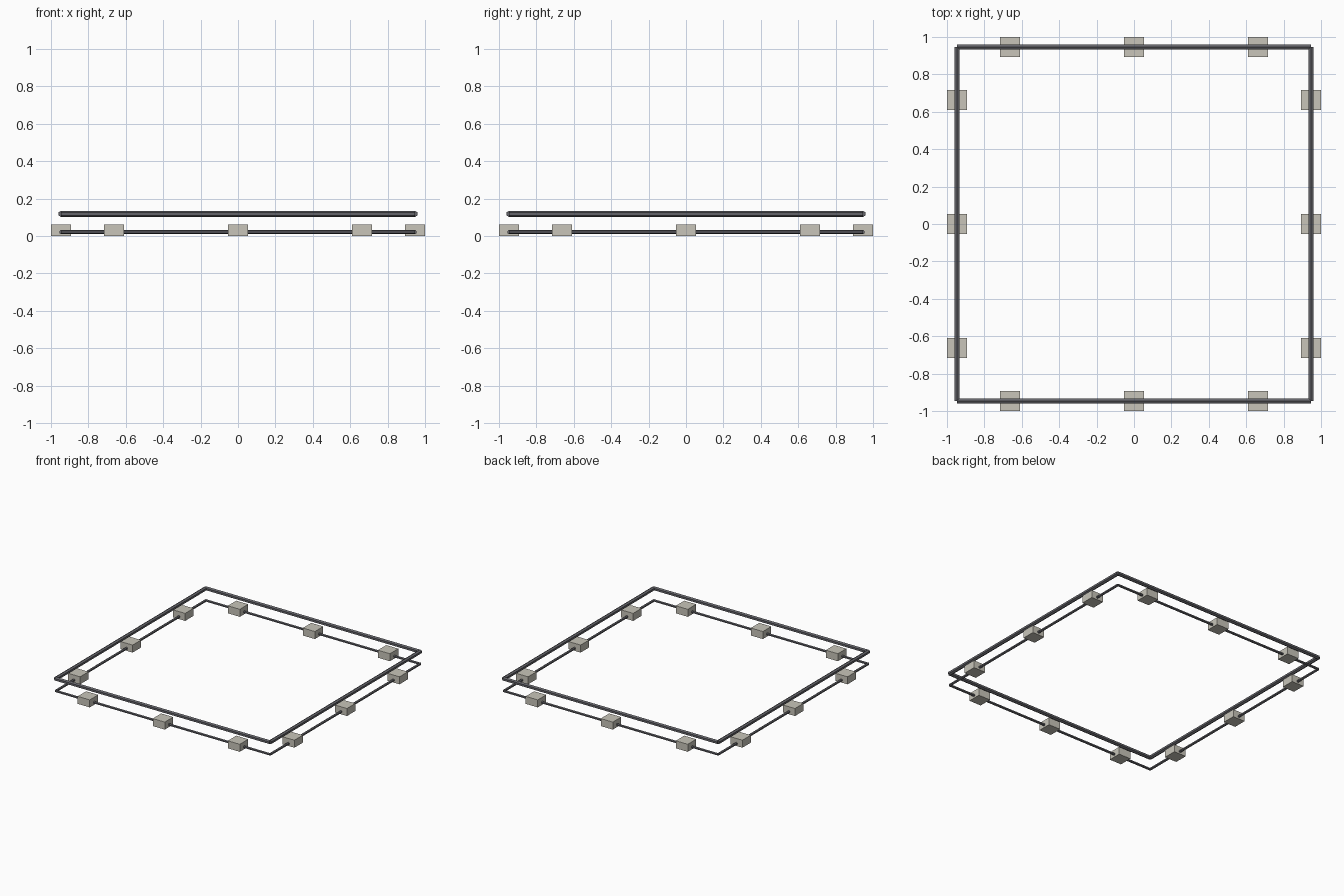
import bpy
import math

if "Cube" in bpy.data.objects:
    bpy.data.objects.remove(bpy.data.objects["Cube"])

S = 0.947        # half span between rail centre lines
BLOCK = 0.106    # foot block width


def material(name, color):
    m = bpy.data.materials.new(name)
    m.diffuse_color = (*color, 1)
    m.use_nodes = True
    m.node_tree.nodes["Principled BSDF"].inputs["Base Color"].default_value = m.diffuse_color
    return m


steel = material("dark steel", (0.13, 0.13, 0.145))
stone = material("pale stone", (0.58, 0.56, 0.49))


def rail(name, axis, side, z, radius):
    """Six-sided bar running along x or y on one side of the square."""
    if axis == "x":
        loc, rot = (0, side * S, z), (0, math.pi / 2, 0)
    else:
        loc, rot = (side * S, 0, z), (math.pi / 2, 0, 0)
    bpy.ops.mesh.primitive_cylinder_add(vertices=6, radius=radius, depth=2 * S,
                                        location=loc, rotation=rot)
    o = bpy.context.object
    # x bars have a ridge up, y bars have ridges sideways
    if axis == "x":
        ridge_up = max(abs(v.co.x) for v in o.data.vertices) > radius * 0.95
    else:
        ridge_up = max(abs(v.co.x) for v in o.data.vertices) < radius * 0.95
    if not ridge_up:
        for v in o.data.vertices:
            v.co.x, v.co.y = -v.co.y, v.co.x
    o.name = name
    o.data.materials.append(steel)


def foot(name, x, y):
    bpy.ops.mesh.primitive_cube_add(size=1, location=(x, y, 0.03))
    o = bpy.context.object
    o.name = name
    o.dimensions = (BLOCK, BLOCK, 0.06)
    bpy.ops.object.transform_apply(location=False, rotation=False, scale=True)
    o.data.materials.append(stone)


for side in (-1, 1):
    # thick upper rails and thin lower rails
    for axis in "xy":
        rail("upper_rail", axis, side, 0.118, 0.016)
        rail("lower_rail", axis, side, 0.021, 0.010)
    # three foot blocks per side
    for t in (-0.663, 0, 0.663):
        foot("foot_block", t, side * S)
        foot("foot_block", side * S, t)
